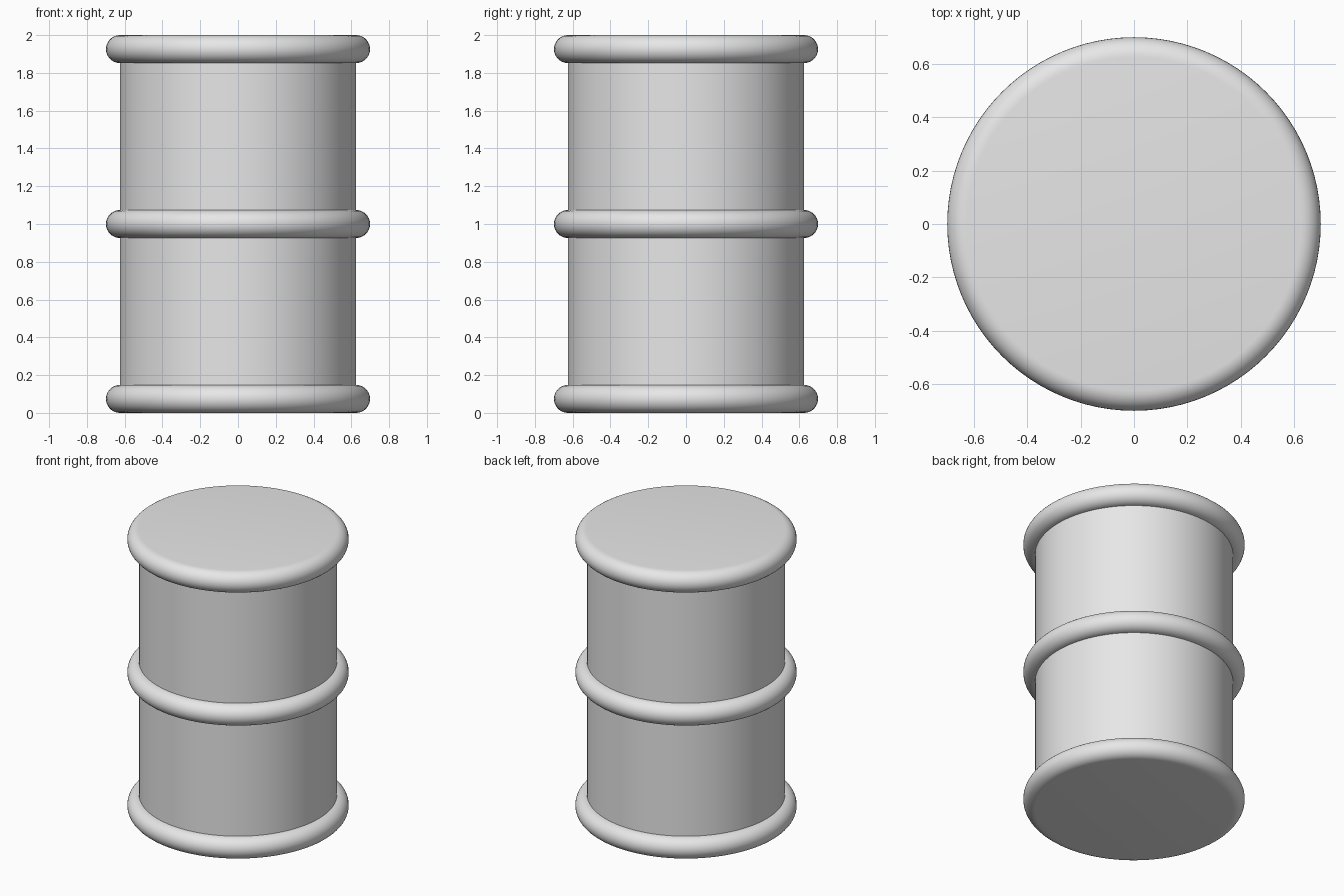
import bpy
import bmesh
import math
from mathutils import Matrix, Vector

HEIGHT = 2.0
BODY_R = 0.625      # drum wall radius
BEAD = 0.074        # radius of the rounded hoop edge
SEGMENTS = 96
ARC_STEPS = 16

cube = bpy.data.objects.get("Cube")
if cube:
    bpy.data.objects.remove(cube, do_unlink=True)

grey = bpy.data.materials.new("plain_grey")
grey.use_nodes = True
grey.diffuse_color = (0.8, 0.8, 0.8, 1)
grey.node_tree.nodes["Principled BSDF"].inputs["Base Color"].default_value = (0.8, 0.8, 0.8, 1)


def lathe(name, profile):
    """Spin a (radius, height) profile, starting and ending on the axis, around z."""
    bm = bmesh.new()
    verts = [bm.verts.new((r, 0, z)) for r, z in profile]
    edges = [bm.edges.new(pair) for pair in zip(verts, verts[1:])]
    bmesh.ops.spin(bm, geom=verts + edges, cent=(0, 0, 0), axis=(0, 0, 1),
                   angle=math.tau, steps=SEGMENTS, use_merge=True)
    bmesh.ops.remove_doubles(bm, verts=bm.verts, dist=0.0001)
    bmesh.ops.recalc_face_normals(bm, faces=bm.faces)
    mesh = bpy.data.meshes.new(name)
    bm.to_mesh(mesh)
    bm.free()
    mesh.materials.append(grey)
    obj = bpy.data.objects.new(name, mesh)
    bpy.context.collection.objects.link(obj)
    bpy.ops.object.select_all(action="DESELECT")
    obj.select_set(True)
    bpy.context.view_layer.objects.active = obj
    bpy.ops.object.shade_smooth_by_angle(angle=math.radians(30))
    return obj


def rounded_disc(name, z):
    """A flat disc with a half-round outer edge."""
    profile = [(0, z - BEAD)]
    for i in range(ARC_STEPS + 1):
        a = math.pi * (i / ARC_STEPS - 0.5)
        profile.append((BODY_R + BEAD * math.cos(a), z + BEAD * math.sin(a)))
    profile.append((0, z + BEAD))
    return lathe(name, profile)


# Straight drum wall, closed inside the end discs
lathe("drum_body", [(0, BEAD), (BODY_R, BEAD),
                    (BODY_R, HEIGHT - BEAD), (0, HEIGHT - BEAD)])

# Base, middle hoop and lid share the same rounded edge
for part, z in (("base_rim", BEAD), ("middle_hoop", HEIGHT / 2), ("lid_rim", HEIGHT - BEAD)):
    rounded_disc(part, z)
